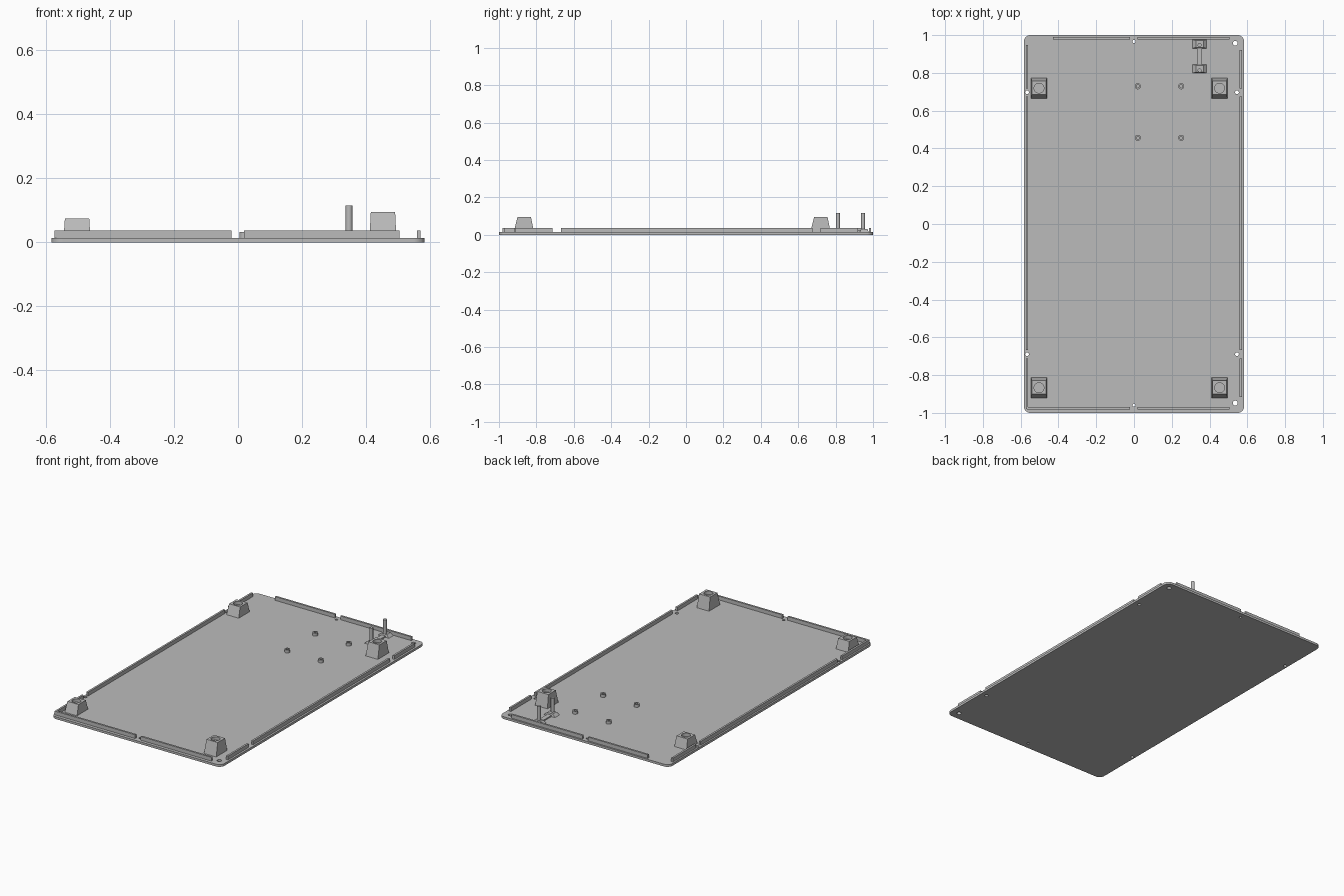
import bpy, bmesh, math
from mathutils import Matrix

cube = bpy.data.objects.get("Cube")
if cube:
    bpy.data.objects.remove(cube, do_unlink=True)

grey = bpy.data.materials.new("plain grey")
grey.use_nodes = True
grey.diffuse_color = (0.5, 0.5, 0.5, 1)
grey.node_tree.nodes["Principled BSDF"].inputs["Base Color"].default_value = (0.5, 0.5, 0.5, 1)

FLOOR = 0.014     # top of the panel
LIP_TOP = 0.037


def finish(name, bm):
    bmesh.ops.recalc_face_normals(bm, faces=bm.faces[:])
    mesh = bpy.data.meshes.new(name)
    bm.to_mesh(mesh)
    bm.free()
    mesh.materials.append(grey)
    ob = bpy.data.objects.new(name, mesh)
    bpy.context.collection.objects.link(ob)
    return ob


def frustum(name, base, top, z0, z1):
    """Block between two rectangles given as (x0, x1, y0, y1)."""
    bm = bmesh.new()
    rings = []
    for (x0, x1, y0, y1), z in ((base, z0), (top, z1)):
        rings.append([bm.verts.new((x, y, z)) for x, y in ((x0, y0), (x1, y0), (x1, y1), (x0, y1))])
    low, high = rings
    bm.faces.new(low)
    bm.faces.new(high)
    for i in range(4):
        j = (i + 1) % 4
        bm.faces.new((low[i], low[j], high[j], high[i]))
    return finish(name, bm)


def box(name, x0, x1, y0, y1, z0, z1):
    rect = (x0, x1, y0, y1)
    return frustum(name, rect, rect, z0, z1)


def cylinders(name, spots, z0, z1):
    """Upright cylinders at (x, y, radius)."""
    bm = bmesh.new()
    for x, y, r in spots:
        bmesh.ops.create_cone(bm, cap_ends=True, segments=24, radius1=r, radius2=r, depth=z1 - z0,
                              matrix=Matrix.Translation((x, y, (z0 + z1) / 2)))
    return finish(name, bm)


def drill(ob, spots, z0, z1):
    cutter = cylinders(ob.name + "_cutter", spots, z0, z1)
    cutter.hide_render = True
    mod = ob.modifiers.new("holes", "BOOLEAN")
    mod.operation = "DIFFERENCE"
    mod.solver = "EXACT"
    mod.object = cutter
    bpy.context.view_layer.objects.active = ob
    bpy.ops.object.modifier_apply(modifier=mod.name)
    bpy.data.objects.remove(cutter, do_unlink=True)


# Base panel with rounded corners and screw holes
bm = bmesh.new()
radius = 0.035
outline = []
for k, (sx, sy) in enumerate(((1, 1), (-1, 1), (-1, -1), (1, -1))):
    for i in range(9):
        a = math.pi / 2 * (k + i / 8)
        outline.append(bm.verts.new((sx * (0.583 - radius) + radius * math.cos(a),
                                     sy * (1 - radius) + radius * math.sin(a), 0)))
face = bm.faces.new(outline)
ext = bmesh.ops.extrude_face_region(bm, geom=[face])
for v in ext["geom"]:
    if isinstance(v, bmesh.types.BMVert):
        v.co.z = FLOOR
panel = finish("base_panel", bm)
holes = [(0, 0.966, 0.008), (0, -0.959, 0.008), (0.536, 0.957, 0.013), (0.536, -0.948, 0.013)]
holes += [(x, y, 0.01) for x in (-0.566, 0.545) for y in (0.697, -0.689)]
drill(panel, holes, -0.05, 0.06)

# Raised lips round the rim, broken at the screws
for side, x, back, front in (("right", -0.567, 0.947, -0.98), ("left", 0.565, 0.92, -0.915)):
    for part, y0, y1 in (("front", front, -0.713), ("middle", -0.668, 0.675), ("back", 0.718, back)):
        box(f"{side}_lip_{part}", x - 0.006, x + 0.006, y0, y1, FLOOR, LIP_TOP)
for side, y, start in (("front", -0.975, -0.567), ("back", 0.984, -0.43)):
    for part, x0, x1 in (("right", start, -0.02), ("left", 0.018, 0.505)):
        box(f"{side}_lip_{part}", x0, x1, y - 0.006, y + 0.006, FLOOR, LIP_TOP)

# Tapered corner mounts with round sockets, taller on the left
for side, x, top in (("right", -0.503, 0.075), ("left", 0.453, 0.095)):
    for end, y in (("front", -0.867), ("back", 0.719)):
        mount = frustum(f"{side}_{end}_mount",
                        (x - 0.042, x + 0.042, y - 0.054, y + 0.054),
                        (x - 0.038, x + 0.038, y - 0.034, y + 0.038), FLOOR, top)
        drill(mount, [(x, y, 0.026)], top - 0.02, top + 0.02)

# Four hollow standoffs
for x in (0.02, 0.25):
    for y in (0.456, 0.729):
        standoff = cylinders("standoff", [(x, y, 0.016)], FLOOR, 0.032)
        drill(standoff, [(x, y, 0.008)], 0.018, 0.05)

# Pin bracket: two low pads, a connecting bar and two upright pins
px = 0.347
for y, pin_y in ((0.822, 0.813), (0.953, 0.947)):
    frustum("pin_pad", (px - 0.038, px + 0.038, y - 0.023, y + 0.023),
            (px - 0.02, px + 0.02, y - 0.018, y + 0.018), FLOOR, 0.03)
    pin = cylinders("pin", [(px, pin_y, 0.0105)], 0.028, 0.116)
    for poly in pin.data.polygons:
        poly.use_smooth = abs(poly.normal.z) < 0.5
    for edge in pin.data.edges:
        a, b = (pin.data.vertices[i].co.z for i in edge.vertices)
        edge.use_edge_sharp = abs(a - b) < 0.001
box("pin_bar", px - 0.014, px + 0.014, 0.84, 0.935, FLOOR, 0.022)
